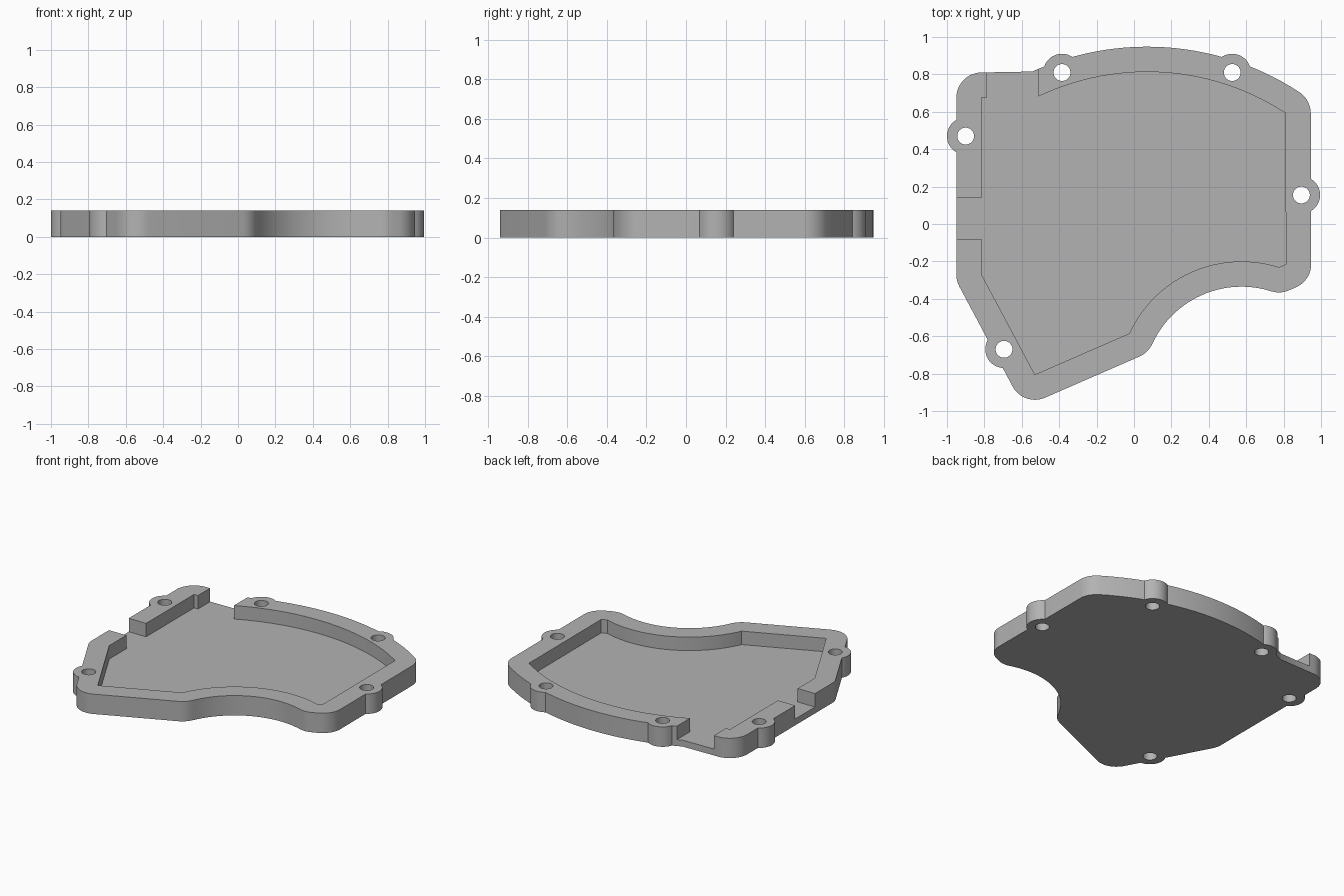
import bpy, bmesh
from math import sin, cos, atan2, pi, tau
from mathutils import Vector

cube = bpy.data.objects.get("Cube")
if cube:
    bpy.data.objects.remove(cube, do_unlink=True)

HEIGHT, FLOOR, WALL = 0.14, 0.045, 0.135
LUG_R, HOLE_R = 0.1, 0.045

grey = bpy.data.materials.new("plain_grey")
grey.use_nodes = True
colour = (0.45, 0.45, 0.45, 1)
grey.diffuse_color = colour
grey.node_tree.nodes["Principled BSDF"].inputs["Base Color"].default_value = colour


def prism(name, points, z0, z1):
    """Extrude a counter-clockwise outline from z0 to z1."""
    bm = bmesh.new()
    face = bm.faces.new([bm.verts.new((p[0], p[1], z0)) for p in points])
    top = bmesh.ops.extrude_face_region(bm, geom=[face])["geom"]
    verts = [g for g in top if isinstance(g, bmesh.types.BMVert)]
    bmesh.ops.translate(bm, verts=verts, vec=(0, 0, z1 - z0))
    bmesh.ops.recalc_face_normals(bm, faces=bm.faces)
    mesh = bpy.data.meshes.new(name)
    bm.to_mesh(mesh)
    bm.free()
    mesh.materials.append(grey)
    obj = bpy.data.objects.new(name, mesh)
    bpy.context.collection.objects.link(obj)
    return obj


def arc(cx, cy, r, a0, a1, n):
    return [Vector((cx + r * cos(a0 + (a1 - a0) * i / n),
                    cy + r * sin(a0 + (a1 - a0) * i / n))) for i in range(n + 1)]


def circle(x, y, r):
    return arc(x, y, r, 0, tau, 48)[:-1]


def rectangle(x0, y0, x1, y1):
    return [(x0, y0), (x1, y0), (x1, y1), (x0, y1)]


def arc_between(cx, cy, r, start, end, n):
    a0, a1 = (atan2(p[1] - cy, p[0] - cx) for p in (start, end))
    return arc(cx, cy, r, a0, a1, n)


def rounded_offset(points, d):
    """Grow an outline by d, rounding outer corners and mitring inner ones."""
    out = []
    for i, p in enumerate(points):
        a = (p - points[i - 1]).normalized()
        b = (points[(i + 1) % len(points)] - p).normalized()
        na, nb = Vector((a.y, -a.x)), Vector((b.y, -b.x))
        turn = atan2(a.x * b.y - a.y * b.x, a.dot(b))
        if turn > 0.1:
            start = atan2(na.y, na.x)
            out += arc(p.x, p.y, d, start, start + turn, max(2, round(turn / pi * 24)))
        else:
            out.append(p + (na + nb) * d / (1 + na.dot(nb)))
    return out


def combine(target, tool, operation):
    mod = target.modifiers.new("cut", 'BOOLEAN')
    mod.operation, mod.solver, mod.object = operation, 'EXACT', tool
    bpy.context.view_layer.objects.active = target
    bpy.ops.object.modifier_apply(modifier=mod.name)
    bpy.data.objects.remove(tool, do_unlink=True)


# Pocket outline, counter-clockwise, with a bowed back and a scooped front
pocket = [Vector(p) for p in ((-0.815, 0.675), (-0.815, -0.27), (-0.53, -0.805))]
pocket += arc_between(0.575, -0.86, 0.66, (-0.025, -0.585), (0.775, -0.23), 28)
pocket.append(Vector((0.812, -0.215)))
pocket += arc_between(0.07, -0.537, 1.35, (0.812, 0.595), (-0.51, 0.675), 28)

# Cover body with screw lugs
cover = prism("cover_tray", rounded_offset(pocket, WALL), 0, HEIGHT)
lugs = [(-0.385, 0.81), (0.525, 0.81), (-0.9, 0.47), (0.895, 0.155), (-0.695, -0.67)]
for x, y in lugs:
    combine(cover, prism("lug", circle(x, y, LUG_R), 0, HEIGHT), 'UNION')

# Hollow, the two wall openings and the screw holes
combine(cover, prism("pocket_cutter", pocket, FLOOR, 0.3), 'DIFFERENCE')
for box in ((-1.2, -0.08, -0.7, 0.14), (-0.785, 0.6, -0.51, 1.2)):
    combine(cover, prism("opening_cutter", rectangle(*box), FLOOR, 0.3), 'DIFFERENCE')
for x, y in lugs:
    combine(cover, prism("hole_cutter", circle(x, y, HOLE_R), -0.1, 0.3), 'DIFFERENCE')

# Smooth curved walls, sharp rims
bpy.ops.object.select_all(action='DESELECT')
cover.select_set(True)
bpy.context.view_layer.objects.active = cover
bpy.ops.object.shade_smooth_by_angle(angle=0.45)
